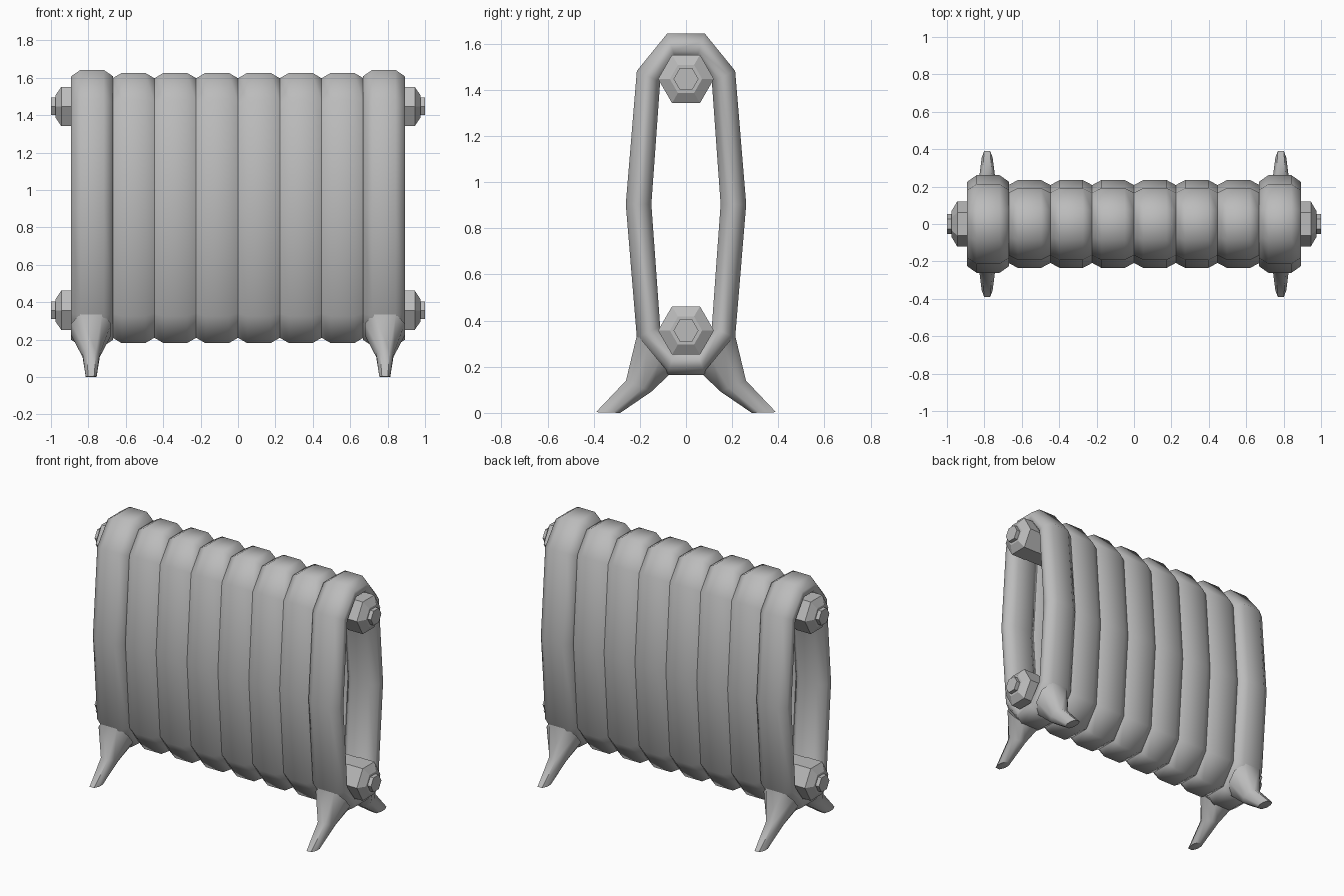
import bpy, bmesh, math
from mathutils import Vector, Matrix

if "Cube" in bpy.data.objects:
    bpy.data.objects.remove(bpy.data.objects["Cube"], do_unlink=True)

iron = bpy.data.materials.new("cast_iron_grey")
iron.use_nodes = True
GREY = (0.5, 0.5, 0.5, 1)
iron.diffuse_color = GREY
iron.node_tree.nodes["Principled BSDF"].inputs["Base Color"].default_value = GREY


def finish(name, bm, angle):
    """Turn a bmesh into a shaded object."""
    bmesh.ops.recalc_face_normals(bm, faces=bm.faces)
    mesh = bpy.data.meshes.new(name)
    bm.to_mesh(mesh)
    bm.free()
    mesh.materials.append(iron)
    obj = bpy.data.objects.new(name, mesh)
    bpy.context.collection.objects.link(obj)
    bpy.ops.object.select_all(action='DESELECT')
    obj.select_set(True)
    bpy.context.view_layer.objects.active = obj
    bpy.ops.object.shade_smooth_by_angle(angle=math.radians(angle))


def loft(name, x, stations, closed, angle=60):
    """Sweep a chamfered section; each station is outer (y, z), inner (y, z), half width."""
    bm = bmesh.new()
    rings = []
    for outer, inner, half in stations:
        o, i = Vector((x, *outer)), Vector((x, *inner))
        section = [(-0.55, 0), (0.55, 0), (1, 0.32), (1, 0.68),
                   (0.55, 1), (-0.55, 1), (-1, 0.68), (-1, 0.32)]
        rings.append([bm.verts.new(o.lerp(i, t) + Vector((half * s, 0, 0)))
                      for s, t in section])
    count = len(rings)
    for k in range(count if closed else count - 1):
        a, b = rings[k], rings[(k + 1) % count]
        for j in range(8):
            n = (j + 1) % 8
            bm.faces.new((a[j], a[n], b[n], b[j]))
    if not closed:
        bm.faces.new(rings[0])
        bm.faces.new(rings[-1])
    finish(name, bm, angle)


def column(name, x, waist, shoulder, top, half):
    """Closed ring section, mirrored left to right and top to bottom."""
    mid = 0.904
    quarter = [((waist, 0), (0.15, 0)),
               ((shoulder, 0.578), (0.112, 0.53)),
               ((0.082, top - mid), (0.045, 0.63))]
    upper = quarter + [((-o[0], o[1]), (-i[0], i[1])) for o, i in reversed(quarter)]
    lower = [((-o[0], -o[1]), (-i[0], -i[1])) for o, i in upper[1:-1]]
    loft(name, x, [((o[0], o[1] + mid), (i[0], i[1] + mid), half)
                   for o, i in upper + lower], True)


def hex_bar(name, z, profile):
    """Hexagonal solid along x from (x, radius) steps."""
    bm = bmesh.new()
    rings = [[bm.verts.new((x, r * math.cos(k * math.pi / 3),
                            z + r * math.sin(k * math.pi / 3))) for k in range(6)]
             for x, r in profile]
    for a, b in zip(rings, rings[1:]):
        for k in range(6):
            n = (k + 1) % 6
            bm.faces.new((a[k], a[n], b[n], b[k]))
    bm.faces.new(rings[0])
    bm.faces.new(rings[-1])
    finish(name, bm, 30)


# Middle columns
for k in range(6):
    column(f"middle_column_{k + 1}", (k - 2.5) * 0.2235, 0.235, 0.192, 1.627, 0.1125)

# End columns with their splayed legs
for side, sx in (("right", -1), ("left", 1)):
    column(f"{side}_end_column", sx * 0.78, 0.261, 0.213, 1.643, 0.112)
    for end, sy in (("front", -1), ("back", 1)):
        loft(f"{end}_{side}_leg", sx * 0.785,
             [((sy * 0.212, 0.34), (sy * 0.07, 0.168), 0.107),
              ((sy * 0.26, 0.14), (sy * 0.15, 0.092), 0.046),
              ((sy * 0.39, 0.003), (sy * 0.285, 0), 0.029)], False)

# Connecting pipes, end hubs and plugs
for level, z in (("lower", 0.357), ("upper", 1.447)):
    hex_bar(f"{level}_pipe", z, [(-0.85, 0.118), (0.85, 0.118)])
    for side, sx in (("right", -1), ("left", 1)):
        hex_bar(f"{level}_{side}_hub", z,
                [(sx * 0.84, 0.121), (sx * 0.945, 0.121), (sx * 0.975, 0.07)])
        hex_bar(f"{level}_{side}_plug", z, [(sx * 0.96, 0.054), (sx * 1.0, 0.054)])
